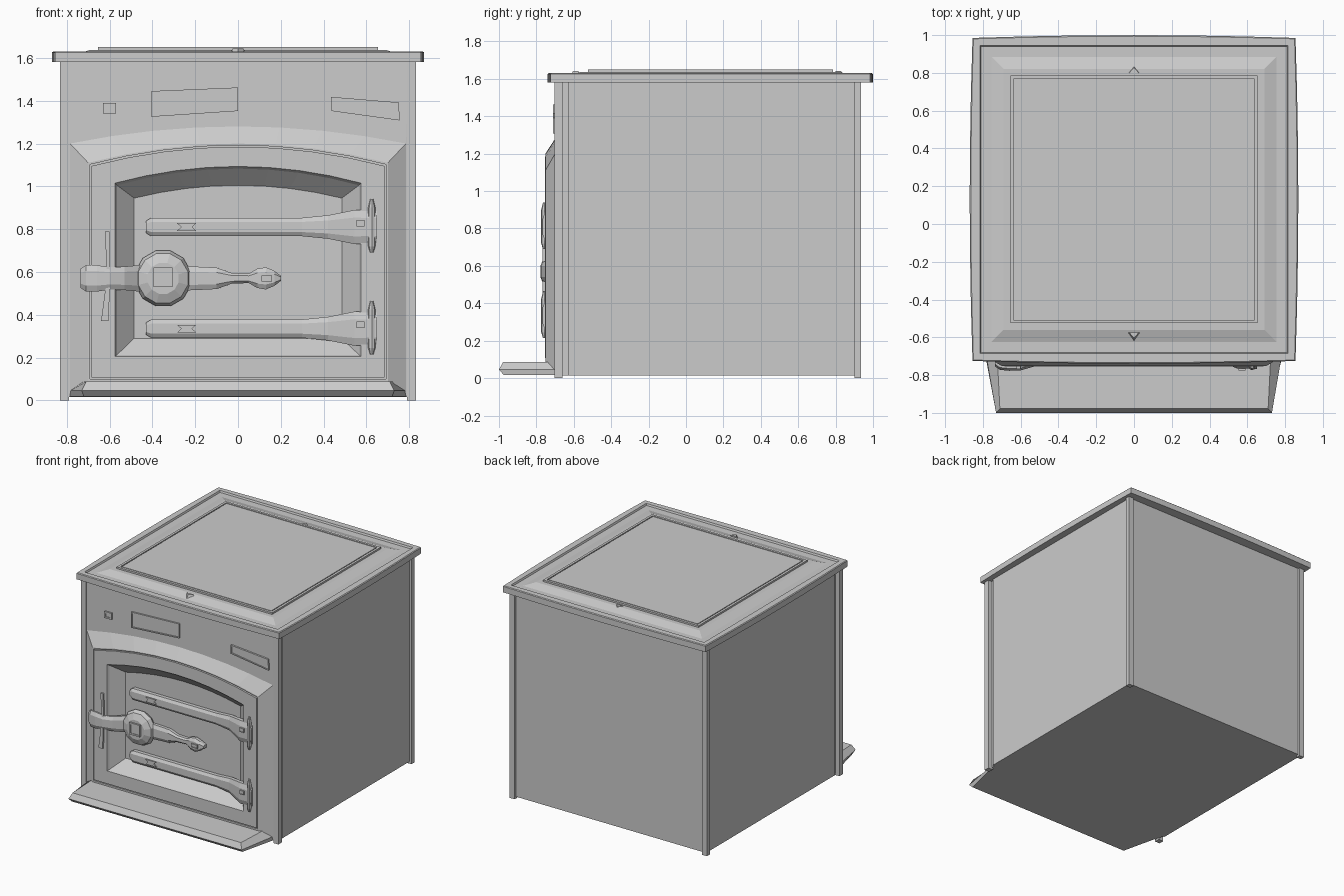
import bpy, bmesh, math

if "Cube" in bpy.data.objects:
    bpy.data.objects.remove(bpy.data.objects["Cube"])


def finish(name, bm):
    bmesh.ops.recalc_face_normals(bm, faces=bm.faces[:])
    me = bpy.data.meshes.new(name)
    bm.to_mesh(me)
    bm.free()
    ob = bpy.data.objects.new(name, me)
    bpy.context.collection.objects.link(ob)
    return ob


def loft(name, rings):
    """Skin a list of equal-length closed rings and cap both ends."""
    bm = bmesh.new()
    vs = [[bm.verts.new(p) for p in r] for r in rings]
    n = len(rings[0])
    for a, b in zip(vs, vs[1:]):
        for i in range(n):
            j = (i + 1) % n
            bm.faces.new((a[i], a[j], b[j], b[i]))
    bm.faces.new(vs[0])
    bm.faces.new(vs[-1])
    return finish(name, bm)


def box(name, x0, x1, y0, y1, z0, z1):
    return loft(name, [[(x0, y0, z), (x1, y0, z), (x1, y1, z), (x0, y1, z)] for z in (z0, z1)])


def plaque(name, pts, y0, y1, rim=0.0, dip=0.0):
    """Front-facing plate from an xz outline, with an optional sunken field."""
    rings = [[(x, y, z) for x, z in pts] for y in (y0, y1)]
    if rim:
        cx = sum(p[0] for p in pts) / len(pts)
        cz = sum(p[1] for p in pts) / len(pts)
        inner = [(x - math.copysign(rim, x - cx), z - math.copysign(rim, z - cz)) for x, z in pts]
        rings += [[(x, y, z) for x, z in inner] for y in (y1, y1 + dip)]
    return loft(name, rings)


def square(cx, cz, hx, hz):
    return [(cx - hx, cz - hz), (cx + hx, cz - hz), (cx + hx, cz + hz), (cx - hx, cz + hz)]


def bar(name, zc, stations, thick=0.04):
    """Chamfered strap along x; stations are (x, half height, front y)."""
    return loft(name, [[(x, y + thick, zc - h), (x, y + .012, zc - h), (x, y, zc - h * .55),
                        (x, y, zc + h * .55), (x, y + .012, zc + h), (x, y + thick, zc + h)]
                       for x, h, y in stations])


# Body and corner posts
box("stove_body", -.815, .815, -.63, .922, .015, 1.585)
for s, side in ((-1, "left"), (1, "right")):
    a, b = sorted((s * .79, s * .832))
    box("front_post_" + side, a, b, -.702, -.66, 0, 1.585)
    box("back_post_" + side, a, b, .90, .936, 0, 1.585)


# Front casting: surround, door frame and recessed panel as nested arches
def arch(hw, zb, zs, zt, y, n=8):
    ring = [(-hw, y, zb), (hw, y, zb)]
    for i in range(n + 1):
        t = 1 - 2 * i / n
        ring.append((hw * t, y, zs + (zt - zs) * (1 - t * t)))
    return ring


loft("front_and_door", [arch(*a) for a in (
    (.80, .015, 1.585, 1.585, -.62),
    (.80, .015, 1.585, 1.585, -.698),
    (.785, .02, 1.20, 1.28, -.70),
    (.70, .08, 1.11, 1.20, -.752),
    (.692, .10, 1.102, 1.192, -.752),
    (.692, .10, 1.102, 1.192, -.74),
    (.685, .107, 1.095, 1.185, -.74),
    (.685, .107, 1.095, 1.185, -.755),
    (.575, .205, 1.015, 1.093, -.755),
    (.565, .213, 1.005, 1.083, -.738),
    (.485, .29, .945, 1.005, -.66))])


# Top plate: gently bowed rim, channel, bevelled rise and lid
def rim(h, z, bow=0.0, n=6):
    ring = []
    for k in range(4):
        c, s = [(1, 0), (0, 1), (-1, 0), (0, -1)][k]
        for i in range(n):
            t = -1 + 2 * i / n
            u, v = h + bow * (1 - t * t), h * t
            ring.append((c * u - s * v, .13 + s * u + c * v, z))
    return ring


loft("top_plate", [rim(*r) for r in (
    (.855, 1.58, .015), (.855, 1.625, .015), (.85, 1.63, .014), (.815, 1.63),
    (.81, 1.617), (.755, 1.617), (.69, 1.638), (.655, 1.638), (.655, 1.651),
    (.637, 1.651), (.637, 1.643), (.63, 1.643), (.63, 1.65))])
for y, name in ((.80, "back_lid_tab"), (-.575, "front_lid_tab")):
    d = .045 if y > 0 else -.045
    loft(name, [[(-w, y, z), (w, y, z), (0, y + d * w / .04, z)] for w, z in ((.04, 1.615), (.025, 1.643))])

# Ash lip
loft("ash_lip", [[(-hb, -.68, z), (-hf, y, z), (hf, y, z), (hb, -.68, z)] for hb, hf, y, z in (
    (.79, .72, -.975, .018), (.785, .73, -1.0, .045), (.725, .71, -.978, .087))])

# Hinges: strap, pin, slotted rivet and bolt
for zc, side in ((.81, "upper"), (.335, "lower")):
    bar(side + "_hinge_strap", zc, [(-.43, .028, -.69), (-.405, .043, -.70), (.30, .043, -.70),
                                    (.42, .055, -.708), (.545, .08, -.765), (.65, .075, -.767)])
    loft(side + "_hinge_pin", [[(.625 + r * math.cos(a * math.pi / 4), -.757 + r * math.sin(a * math.pi / 4), zc + z)
                                for a in range(8)]
                               for r, z in ((.008, -.12), (.017, -.09), (.017, .09), (.007, .13))])
    plaque(side + "_hinge_bolt", square(.572, zc + .018, .018, .015), -.74, -.775, .005, .003)
    plaque(side + "_strap_rivet", [(-.285, zc - .018), (-.195, zc - .018), (-.215, zc), (-.195, zc + .018),
                                   (-.285, zc + .018), (-.265, zc)], -.69, -.708)

# Latch: handle, round boss and catch
bar("latch_handle", .57, [(-.735, .045, -.755), (-.71, .062, -.772), (-.66, .062, -.777), (-.60, .052, -.775),
                          (-.53, .055, -.755), (-.46, .062, -.71), (-.20, .055, -.70), (-.10, .05, -.70),
                          (-.03, .025, -.70), (.05, .022, -.70), (.09, .045, -.71), (.13, .052, -.713),
                          (.17, .035, -.71), (.20, .012, -.70)], .035)
loft("latch_boss", [[(-.35 + r * math.cos((a + .5) * math.pi / 6), y, .57 + r * math.sin((a + .5) * math.pi / 6))
                     for a in range(12)]
                    for r, y in ((.12, -.66), (.134, -.685), (.12, -.715), (.075, -.735))])
plaque("latch_boss_stud", square(-.35, .575, .045, .045), -.72, -.748, .012, .004)
plaque("handle_rivet", square(.135, .57, .025, .014), -.70, -.722, .006, .003)
plaque("latch_catch", [(-.64, .37), (-.605, .37), (-.597, .58), (-.60, .79), (-.622, .79), (-.612, .58)],
       -.745, -.768)

# Blank plates and stud on the upper front
plaque("left_plate", [(-.405, 1.325), (0, 1.352), (0, 1.462), (-.405, 1.445)], -.69, -.712, .008, .006)
plaque("right_plate", [(.437, 1.352), (.755, 1.308), (.752, 1.392), (.435, 1.418)], -.69, -.712, .008, .006)
plaque("upper_stud", square(-.60, 1.365, .03, .025), -.69, -.712, .012, .006)
